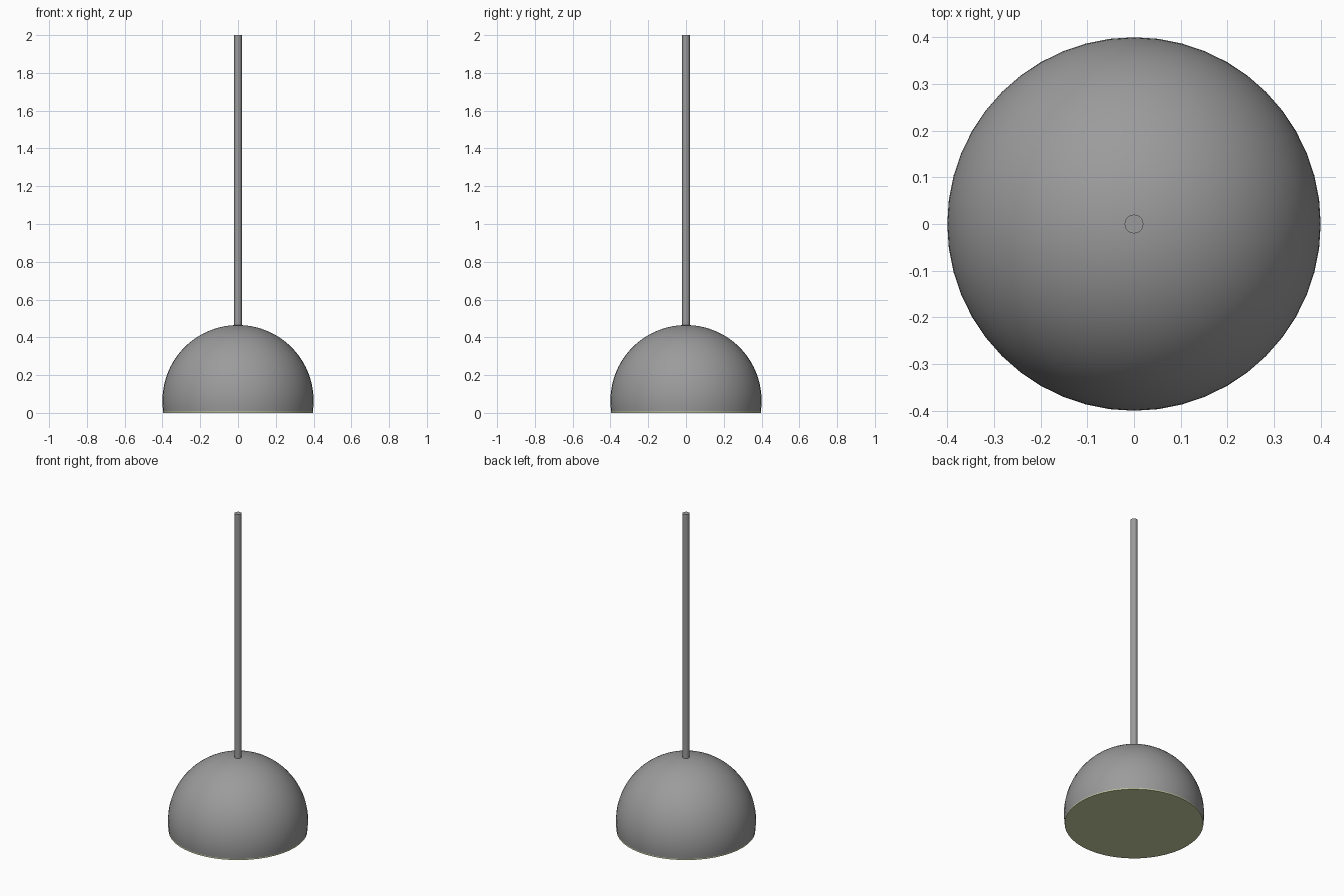
import bpy
import math

cube = bpy.data.objects.get("Cube")
if cube:
    bpy.data.objects.remove(cube, do_unlink=True)


def make_material(name, rgb):
    mat = bpy.data.materials.new(name)
    mat.use_nodes = True
    colour = (*rgb, 1.0)
    mat.diffuse_color = colour
    mat.node_tree.nodes["Principled BSDF"].inputs["Base Color"].default_value = colour
    return mat


grey = make_material("grey metal", (0.33, 0.33, 0.33))
cream = make_material("pale yellow diffuser", (0.6, 0.65, 0.37))

RADIUS = 0.4
CENTRE_Z = 0.065
RIM_Z = 0.007
SEGMENTS = 48
RINGS = 28


def finish(obj, name, mat):
    obj.name = name
    obj.data.materials.append(mat)
    bpy.context.view_layer.objects.active = obj
    obj.select_set(True)
    bpy.ops.object.shade_smooth_by_angle(angle=math.radians(35))
    obj.select_set(False)


# Dome shade: an arc from the rim to the crown, revolved around z
rim_angle = math.asin((RIM_Z - CENTRE_Z) / RADIUS)
angles = [rim_angle + (math.pi / 2 - rim_angle) * i / RINGS for i in range(RINGS)]
verts = [(RADIUS * math.cos(a) * math.cos(t), RADIUS * math.cos(a) * math.sin(t),
          CENTRE_Z + RADIUS * math.sin(a))
         for a in angles
         for t in (2 * math.pi * s / SEGMENTS for s in range(SEGMENTS))]
crown = len(verts)
verts.append((0, 0, CENTRE_Z + RADIUS))
faces = []
for s in range(SEGMENTS):
    n = (s + 1) % SEGMENTS
    for r in range(RINGS - 1):
        low, high = r * SEGMENTS, (r + 1) * SEGMENTS
        faces.append((low + s, low + n, high + n, high + s))
    top = (RINGS - 1) * SEGMENTS
    faces.append((top + s, top + n, crown))
mesh = bpy.data.meshes.new("dome_shade")
mesh.from_pydata(verts, [], faces)
dome = bpy.data.objects.new("dome_shade", mesh)
bpy.context.collection.objects.link(dome)
bpy.ops.object.select_all(action="DESELECT")
finish(dome, "dome_shade", grey)

# Flat diffuser closing the underside
bpy.ops.mesh.primitive_cylinder_add(vertices=SEGMENTS, radius=RADIUS * math.cos(rim_angle),
                                    depth=RIM_Z, location=(0, 0, RIM_Z / 2))
finish(bpy.context.object, "diffuser_disc", cream)

# Hanging rod
ROD_BASE = 0.46
bpy.ops.mesh.primitive_cylinder_add(vertices=32, radius=0.02, depth=2 - ROD_BASE,
                                    location=(0, 0, (2 + ROD_BASE) / 2))
finish(bpy.context.object, "hanging_rod", grey)
